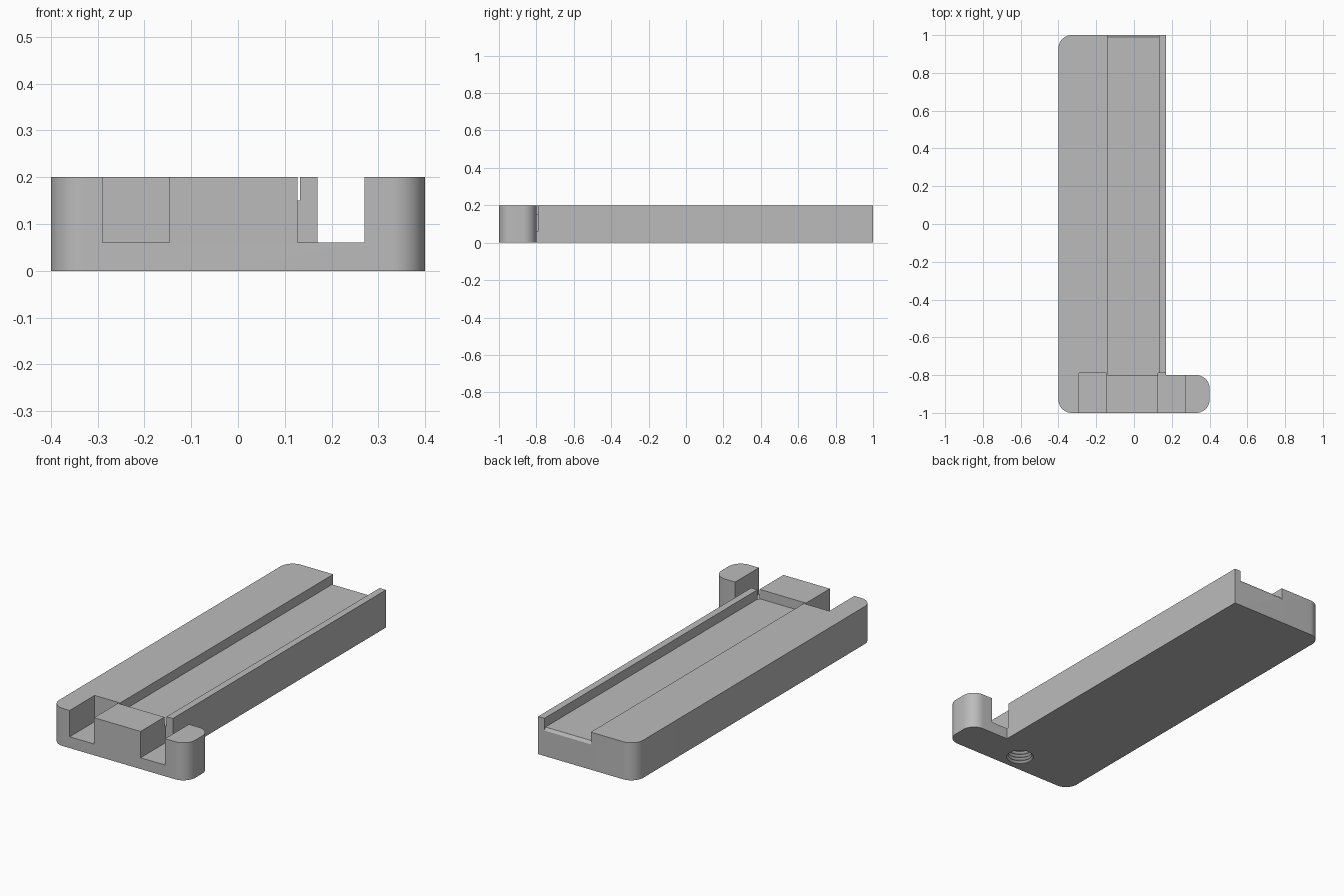
import bpy
import bmesh
import math
from mathutils import Matrix, Vector

cube = bpy.data.objects.get("Cube")
if cube:
    bpy.data.objects.remove(cube, do_unlink=True)

grey = bpy.data.materials.new("plain grey")
grey.use_nodes = True
grey.diffuse_color = (0.5, 0.5, 0.5, 1)
grey.node_tree.nodes["Principled BSDF"].inputs["Base Color"].default_value = (0.5, 0.5, 0.5, 1)

HEIGHT = 0.2


def add_object(name, bm):
    bmesh.ops.recalc_face_normals(bm, faces=bm.faces)
    mesh = bpy.data.meshes.new(name)
    bm.to_mesh(mesh)
    bm.free()
    mesh.materials.append(grey)
    obj = bpy.data.objects.new(name, mesh)
    bpy.context.collection.objects.link(obj)
    return obj


def prism(name, points, direction):
    """Extrude a flat outline along a direction."""
    bm = bmesh.new()
    face = bm.faces.new([bm.verts.new(p) for p in points])
    result = bmesh.ops.extrude_face_region(bm, geom=[face], use_keep_orig=True)
    moved = [v for v in result["geom"] if isinstance(v, bmesh.types.BMVert)]
    bmesh.ops.translate(bm, verts=moved, vec=Vector(direction))
    return add_object(name, bm)


def box(name, x0, x1, y0, y1, z0, z1):
    return prism(name, [(x0, y0, z0), (x1, y0, z0), (x1, y1, z0), (x0, y1, z0)],
                 (0, 0, z1 - z0))


def rounded(cx, cy, start, radius=0.07, steps=12):
    """Quarter-circle corner, starting at an angle in degrees."""
    angles = [math.radians(start + 90 * i / steps) for i in range(steps + 1)]
    return [(cx + radius * math.cos(a), cy + radius * math.sin(a), 0) for a in angles]


def cut(target, cutter):
    mod = target.modifiers.new("cut", "BOOLEAN")
    mod.operation = "DIFFERENCE"
    mod.solver = "EXACT"
    mod.object = cutter
    cutter.hide_render = True
    bpy.ops.object.select_all(action="DESELECT")
    bpy.context.view_layer.objects.active = target
    target.select_set(True)
    bpy.ops.object.modifier_apply(modifier=mod.name)
    bpy.data.objects.remove(cutter, do_unlink=True)


# L-shaped plate with a rounded foot at the front
outline = (rounded(-0.33, -0.93, 180) + rounded(0.33, -0.93, 270)
           + rounded(0.33, -0.87, 0) + [(0.17, -0.8, 0), (0.17, 1, 0)]
           + rounded(-0.33, 0.93, 90))
plate = prism("slotted_plate", outline, (0, 0, HEIGHT))

# Long groove, chamfered at its open back end
groove = [(-0.14, -0.8, 0.15), (-0.14, 0.99, 0.15), (-0.14, 1.01, 0.12),
          (-0.14, 1.01, 0.3), (-0.14, -0.8, 0.3)]
cut(plate, prism("groove_cutter", groove, (0.273, 0, 0)))

# Two notches across the foot
for x0, x1 in ((-0.29, -0.146), (0.127, 0.271)):
    cut(plate, box("notch_cutter", x0, x1, -1.1, -0.79, 0.06, 0.3))

# Ridged blind hole under the foot
bm = bmesh.new()
threads, pitch, sides = 7, 0.018, 32
profile = [(0.068, -0.02)]
for i in range(threads):
    profile += [(0.068, i * pitch + 0.002), (0.058, (i + 0.5) * pitch + 0.002)]
rings = []
for radius, z in profile:
    matrix = Matrix.Translation((0, -0.9, z))
    rings.append(bmesh.ops.create_circle(bm, segments=sides, radius=radius,
                                         matrix=matrix)["verts"])
for low, high in zip(rings, rings[1:]):
    for i in range(sides):
        j = (i + 1) % sides
        bm.faces.new((low[i], low[j], high[j], high[i]))
bm.faces.new(rings[0])
bm.faces.new(rings[-1])
cut(plate, add_object("hole_cutter", bm))

bpy.ops.object.shade_smooth_by_angle(angle=math.radians(30))
